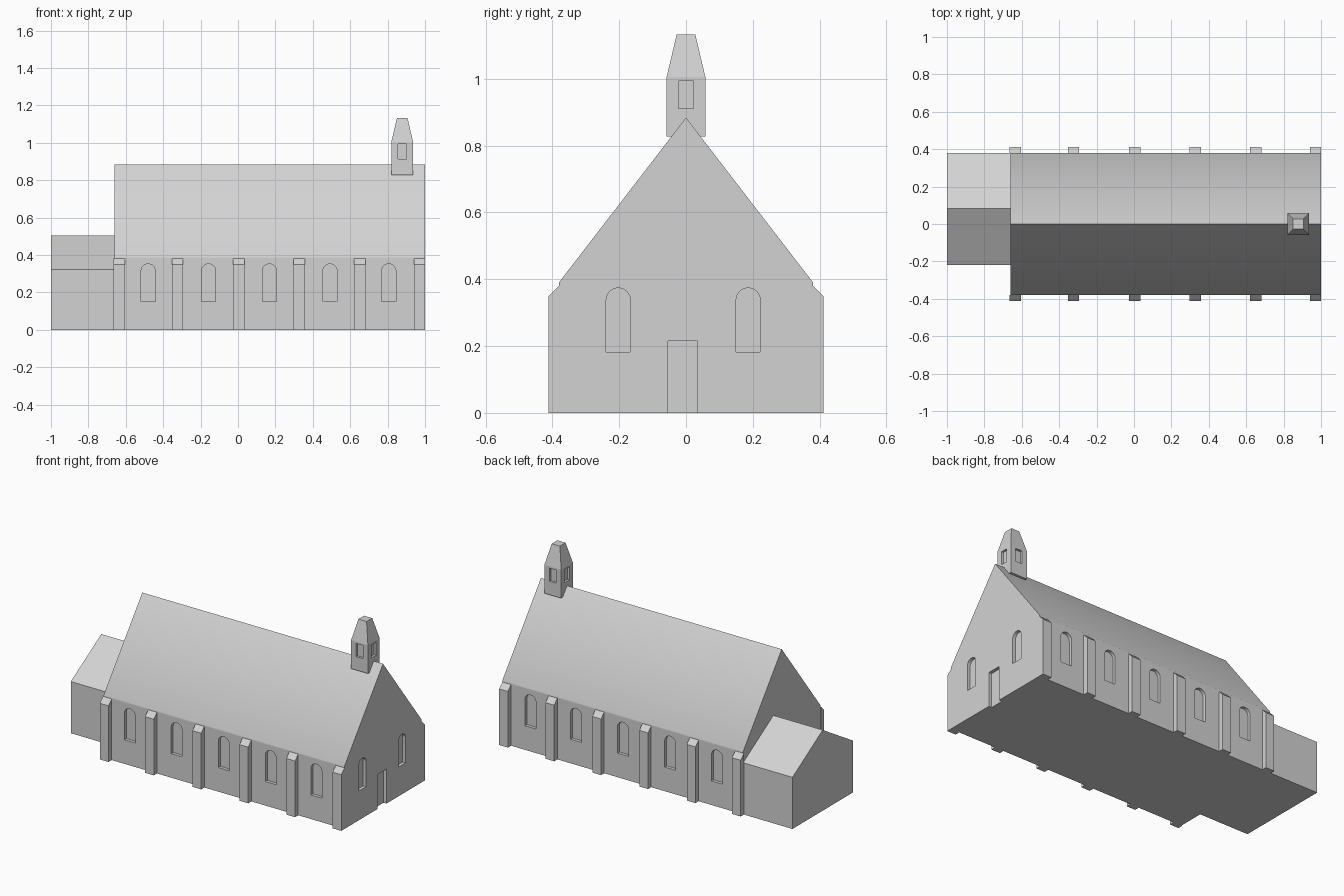
import bpy, bmesh, math
from mathutils import Vector

if "Cube" in bpy.data.objects:
    bpy.data.objects.remove(bpy.data.objects["Cube"])

stone = bpy.data.materials.new("plain grey")
stone.diffuse_color = (0.65, 0.65, 0.65, 1)
stone.use_nodes = True
stone.node_tree.nodes["Principled BSDF"].inputs["Base Color"].default_value = stone.diffuse_color


def prism(bm, pts, axis, a, b):
    """Extrude a 2D outline along x (pts are y,z) or along y (pts are x,z)."""
    def place(p, d):
        return Vector((d, p[0], p[1])) if axis == 'x' else Vector((p[0], d, p[1]))
    lo = [bm.verts.new(place(p, a)) for p in pts]
    hi = [bm.verts.new(place(p, b)) for p in pts]
    n = len(pts)
    bm.faces.new(lo)
    bm.faces.new(hi)
    for i in range(n):
        bm.faces.new((lo[i], lo[(i + 1) % n], hi[(i + 1) % n], hi[i]))


def finish(bm, name):
    bmesh.ops.recalc_face_normals(bm, faces=bm.faces[:])
    me = bpy.data.meshes.new(name)
    bm.to_mesh(me)
    bm.free()
    me.materials.append(stone)
    ob = bpy.data.objects.new(name, me)
    bpy.context.collection.objects.link(ob)
    return ob


def select(ob):
    bpy.ops.object.select_all(action='DESELECT')
    ob.select_set(True)
    bpy.context.view_layer.objects.active = ob


def cut(ob, cutter):
    cutter.hide_render = True
    m = ob.modifiers.new("recesses", 'BOOLEAN')
    m.operation = 'DIFFERENCE'
    m.solver = 'EXACT'
    m.object = cutter
    select(ob)
    bpy.ops.object.modifier_apply(modifier=m.name)
    bpy.data.objects.remove(cutter, do_unlink=True)


def rect(c, w, z0, z1):
    return [(c - w, z0), (c + w, z0), (c + w, z1), (c - w, z1)]


def arch(c, w, z0, z1, n=12):
    pts = [(c - w, z0), (c + w, z0)]
    for i in range(n + 1):
        t = math.pi * i / n
        pts.append((c + w * math.cos(t), z1 - w + w * math.sin(t)))
    return pts


WALL, DEPTH = 0.38, 0.02

# nave with steep gabled roof; the narrow eave band softens the roof edge
bm = bmesh.new()
prism(bm, [(-WALL, 0), (WALL, 0), (WALL, 0.382), (WALL, 0.391), (0, 0.884),
           (-WALL, 0.391), (-WALL, 0.382)], 'x', -0.66, 1.0)
nave = finish(bm, "nave")

# arched window recesses on both long sides and the gable, plus the doorway
bm = bmesh.new()
for x in (-0.48, -0.157, 0.168, 0.492, 0.806):
    for s in (-1, 1):
        prism(bm, arch(x, 0.038, 0.15, 0.352), 'y', s * (WALL - DEPTH), s * (WALL + 0.05))
for y in (-0.203, 0.186):
    prism(bm, arch(y, 0.036, 0.182, 0.374), 'x', 1 - DEPTH, 1.05)
prism(bm, rect(-0.01, 0.044, -0.05, 0.215), 'x', 1 - DEPTH, 1.05)
cut(nave, finish(bm, "opening_cutter"))
select(nave)
bpy.ops.object.shade_smooth_by_angle(angle=math.radians(45))

# buttresses with sloped caps, mirrored to the back
bm = bmesh.new()
for x in (-0.635, -0.323, 0.004, 0.328, 0.651, 0.97):
    prism(bm, [(-WALL, 0), (-0.411, 0), (-0.411, 0.35), (-WALL, 0.381)],
          'x', x - 0.03, x + 0.03)
buttresses = finish(bm, "buttresses")
mirror = buttresses.modifiers.new("mirror", 'MIRROR')
mirror.use_axis = (False, True, False)
mirror.use_mirror_merge = False

# low annex at the far end
bm = bmesh.new()
prism(bm, [(-0.218, 0), (WALL, 0), (WALL, 0.322), (0.082, 0.503), (-0.218, 0.322)],
      'x', -1.0, -0.66)
finish(bm, "annex")

# bell turret: square shaft and tapering flat-topped cap
cx = 0.878
bm = bmesh.new()
rings = []
for h, z in ((0.058, 0.828), (0.058, 1.005), (0.028, 1.133)):
    rings.append([bm.verts.new((cx + sx * h, sy * h, z))
                  for sx, sy in ((-1, -1), (1, -1), (1, 1), (-1, 1))])
bm.faces.new(rings[0])
bm.faces.new(rings[-1])
for r0, r1 in zip(rings, rings[1:]):
    for i in range(4):
        j = (i + 1) % 4
        bm.faces.new((r0[i], r0[j], r1[j], r1[i]))
turret = finish(bm, "bell_turret")

# louvre recesses on all four turret sides
bm = bmesh.new()
for s in (-1, 1):
    prism(bm, rect(cx, 0.023, 0.912, 0.994), 'y', s * 0.044, s * 0.08)
    prism(bm, rect(0, 0.023, 0.912, 0.994), 'x', cx + s * 0.044, cx + s * 0.08)
cut(turret, finish(bm, "louvre_cutter"))
